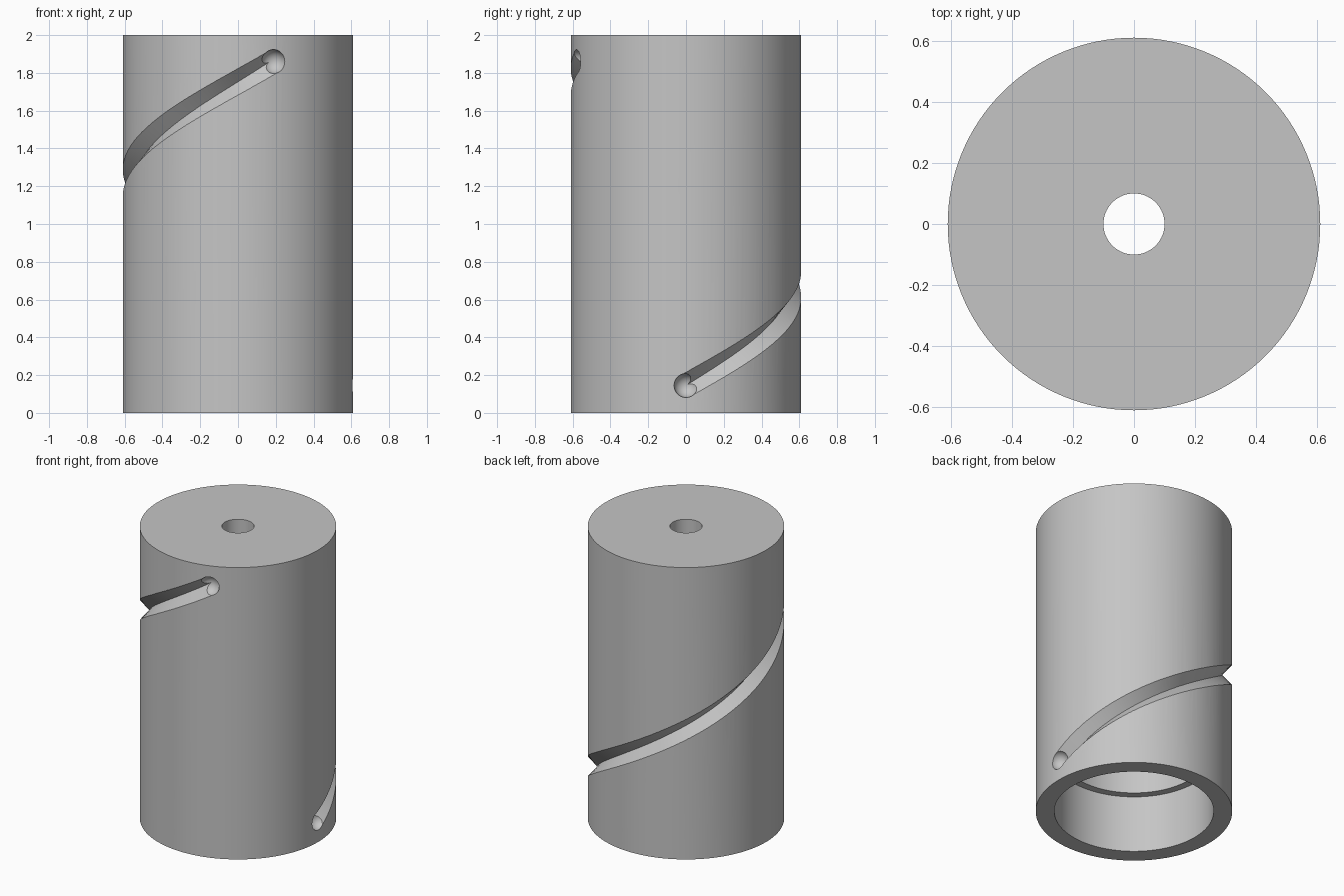
import bpy
import bmesh
from math import cos, sin, tau, radians
from mathutils import Vector, Matrix

if "Cube" in bpy.data.objects:
    bpy.data.objects.remove(bpy.data.objects["Cube"])

RADIUS, HEIGHT = 0.61, 2.0
GROOVE = 0.0625                       # groove depth and half width
START_Z, END_Z, TURN = 0.145, 1.86, 0.8 * tau

grey = bpy.data.materials.new("plain grey")
grey.use_nodes = True
color = (0.56, 0.56, 0.56, 1)
grey.diffuse_color = color
grey.node_tree.nodes["Principled BSDF"].inputs["Base Color"].default_value = color


def make_object(name, bm):
    bmesh.ops.recalc_face_normals(bm, faces=bm.faces)
    mesh = bpy.data.meshes.new(name)
    bm.to_mesh(mesh)
    bm.free()
    mesh.materials.append(grey)
    obj = bpy.data.objects.new(name, mesh)
    bpy.context.collection.objects.link(obj)
    return obj


def lathe(name, profile, steps):
    """Revolve a closed (radius, z) profile around the z axis."""
    bm = bmesh.new()
    rings = [[bm.verts.new((r * cos(tau * i / steps), r * sin(tau * i / steps), z))
              for r, z in profile] for i in range(steps)]
    n = len(profile)
    for i in range(steps):
        a, b = rings[i], rings[(i + 1) % steps]
        for j in range(n):
            k = (j + 1) % n
            bm.faces.new((a[j], b[j], b[k], a[k]))
    return make_object(name, bm)


def helix_point(t):
    a = TURN * t
    return Vector((RADIUS * cos(a), RADIUS * sin(a), START_Z + (END_Z - START_Z) * t))


def groove_cutter(steps):
    """V-shaped section swept along the helix."""
    bm = bmesh.new()
    sections = []
    for i in range(steps + 1):
        t = i / steps
        p = helix_point(t)
        out = Vector((p.x, p.y, 0)).normalized()
        along = Vector((-p.y * TURN, p.x * TURN, END_Z - START_Z)).normalized()
        side = out.cross(along)
        rise = 0.03
        wide = GROOVE + rise
        sections.append([bm.verts.new(v) for v in (
            p - out * GROOVE, p + out * rise + side * wide, p + out * rise - side * wide)])
    for a, b in zip(sections, sections[1:]):
        for j in range(3):
            k = (j + 1) % 3
            bm.faces.new((a[j], b[j], b[k], a[k]))
    bm.faces.new(sections[0])
    bm.faces.new(sections[-1])
    return make_object("groove_cutter", bm)


def ball_cutter(name, t):
    """Round pocket at one end of the groove."""
    bm = bmesh.new()
    bmesh.ops.create_uvsphere(bm, u_segments=32, v_segments=20, radius=GROOVE + 0.001,
                              matrix=Matrix.Translation(helix_point(t)))
    return make_object(name, bm)


# Hollow body: small hole in the top, stepped bore open at the bottom
body = lathe("cylinder_body", [
    (RADIUS, 0), (RADIUS, HEIGHT), (0.1, HEIGHT), (0.1, 1.84),
    (0.445, 1.84), (0.445, 0.39), (0.495, 0.39), (0.495, 0)], 128)

# Cut the helical groove and its rounded ends
cutters = [groove_cutter(120), ball_cutter("lower_end_cutter", 0),
           ball_cutter("upper_end_cutter", 1)]
bpy.ops.object.select_all(action="DESELECT")
bpy.context.view_layer.objects.active = body
body.select_set(True)
for cutter in cutters:
    mod = body.modifiers.new("cut", "BOOLEAN")
    mod.operation = "DIFFERENCE"
    mod.solver = "EXACT"
    mod.object = cutter
    bpy.ops.object.modifier_apply(modifier=mod.name)
for cutter in cutters:
    bpy.data.objects.remove(cutter)

bpy.ops.object.shade_smooth_by_angle(angle=radians(30))
